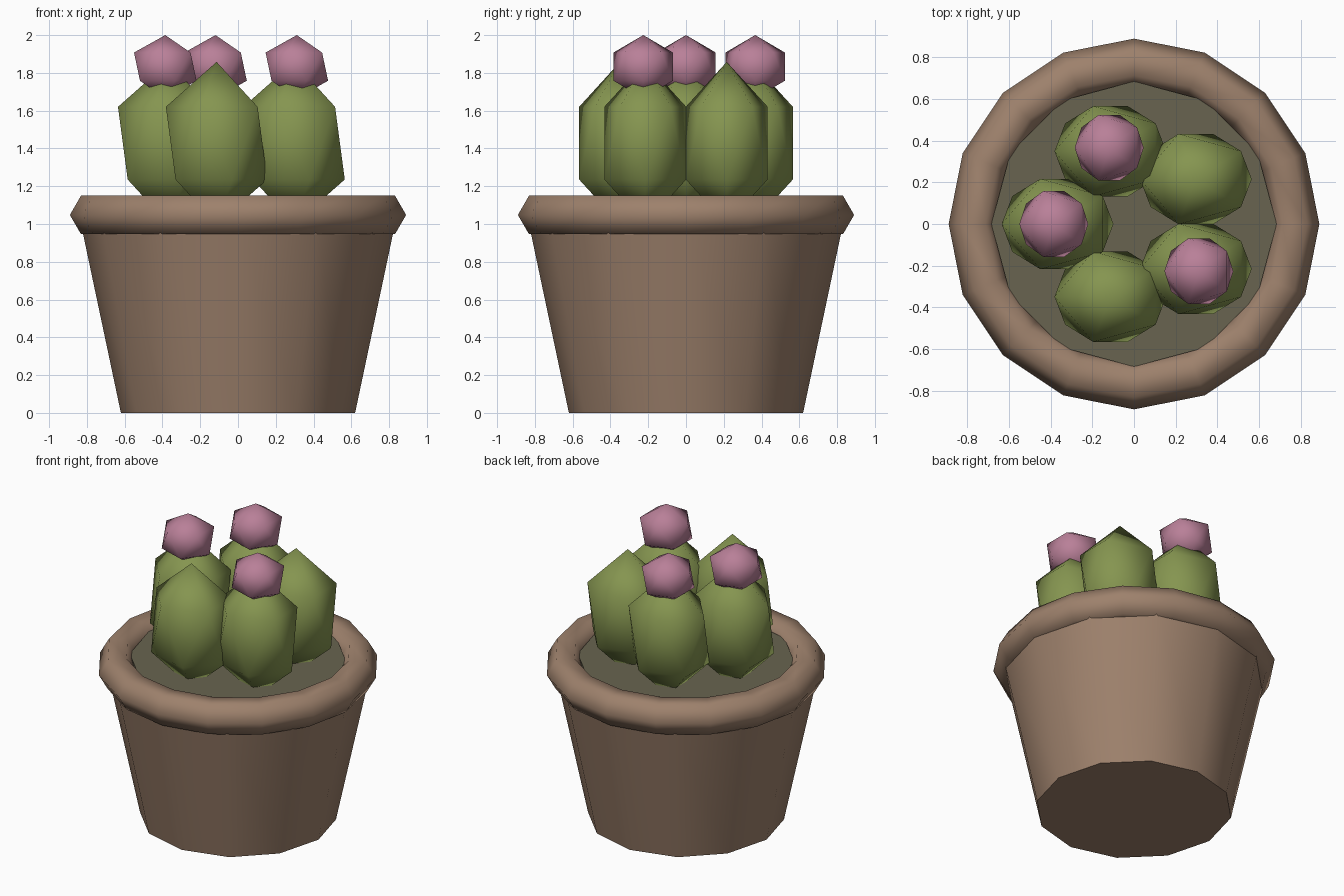
import bpy
import bmesh
from math import cos, sin, pi, radians
from mathutils import Matrix

cube = bpy.data.objects.get("Cube")
if cube:
    bpy.data.objects.remove(cube, do_unlink=True)


def material(name, r, g, b):
    mat = bpy.data.materials.new(name)
    mat.use_nodes = True
    mat.diffuse_color = (r, g, b, 1)
    mat.node_tree.nodes["Principled BSDF"].inputs["Base Color"].default_value = (r, g, b, 1)
    return mat


clay = material("clay brown", 0.34, 0.22, 0.15)
earth = material("dark soil", 0.14, 0.127, 0.08)
green = material("cactus green", 0.235, 0.30, 0.08)
pink = material("blossom pink", 0.485, 0.215, 0.315)


def finish(name, mat, angle):
    obj = bpy.context.object
    obj.name = obj.data.name = name
    obj.data.materials.append(mat)
    bpy.ops.object.shade_smooth_by_angle(angle=radians(angle))
    return obj


def tapered(name, mat, r_low, r_high, z_low, z_high):
    """Twelve-sided closed cone section with corners on the x and y axes."""
    bpy.ops.mesh.primitive_cone_add(vertices=12, radius1=r_low, radius2=r_high,
                                    depth=z_high - z_low,
                                    location=(0, 0, (z_low + z_high) / 2))
    return finish(name, mat, 40)


def faceted_ball(name, mat, location, size):
    """Stretched twenty-faced ball whose upper ring points towards -x."""
    bm = bmesh.new()
    bmesh.ops.create_icosphere(bm, subdivisions=1, radius=1)
    upper = [v.co.x for v in bm.verts if 0.2 < v.co.z < 0.8]
    if max(upper) > -min(upper):
        bmesh.ops.rotate(bm, verts=bm.verts, matrix=Matrix.Rotation(pi, 3, "Z"))
    bmesh.ops.scale(bm, verts=bm.verts, vec=size)
    mesh = bpy.data.meshes.new(name)
    bm.to_mesh(mesh)
    bm.free()
    obj = bpy.data.objects.new(name, mesh)
    obj.location = location
    bpy.context.collection.objects.link(obj)
    bpy.ops.object.select_all(action="DESELECT")
    obj.select_set(True)
    bpy.context.view_layer.objects.active = obj
    return finish(name, mat, 180)


# Pot, rolled rim and soil
tapered("pot", clay, 0.62, 0.842, 0, 1.05)
bpy.ops.mesh.primitive_torus_add(major_segments=16, minor_segments=6,
                                 major_radius=0.772, minor_radius=0.118,
                                 location=(0, 0, 1.048))
finish("rim", clay, 180)
tapered("soil", earth, 0.685, 0.685, 0.97, 1.1)

# Ring of five cacti, three of them with a blossom
for number, degrees in enumerate((180, 108, 36, -36, -108), 1):
    x, y = cos(radians(degrees)), sin(radians(degrees))
    faceted_ball(f"cactus_{number}", green, (0.367 * x, 0.367 * y, 1.428), (0.3, 0.255, 0.43))
    if degrees in (180, 108, -36):
        faceted_ball(f"blossom_{number}", pink, (0.385 * x, 0.385 * y, 1.833),
                     (0.185, 0.185, 0.167))
